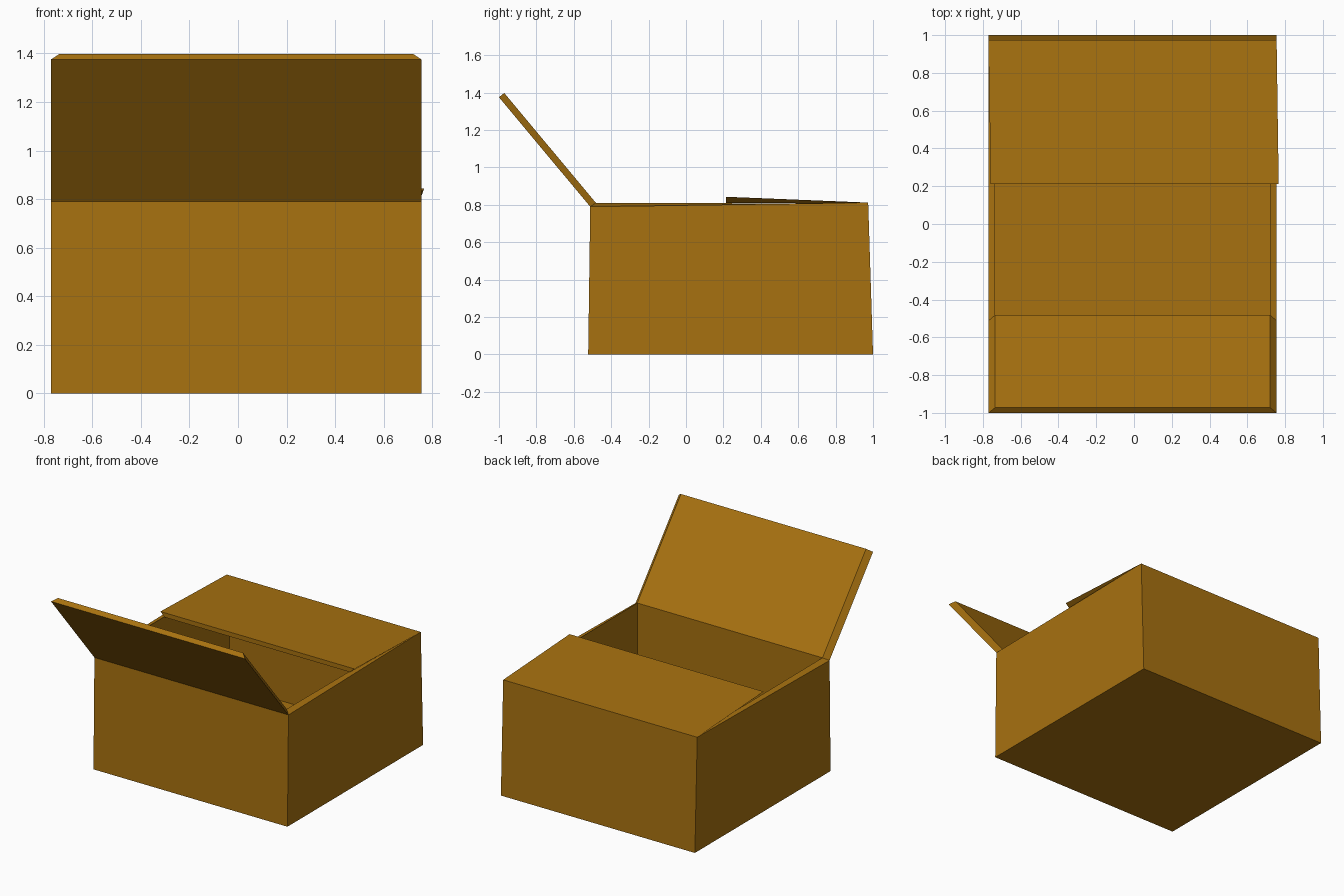
import bpy

if "Cube" in bpy.data.objects:
    bpy.data.objects.remove(bpy.data.objects["Cube"])

card = bpy.data.materials.new("cardboard brown")
card.diffuse_color = (0.39, 0.166, 0.005, 1)
card.use_nodes = True
card.node_tree.nodes["Principled BSDF"].inputs["Base Color"].default_value = card.diffuse_color

XL, XR, T = -0.77, 0.755, 0.035

# side profile stations (y, z, x shift) for the outer skin and the inner skin
outer = [(-1.0, 1.375, 0), (-0.512, 0.79, 0), (-0.523, 0, 0),
         (1.0, 0, 0), (0.974, 0.812, 0), (0.213, 0.843, 0.011)]
inner = [(-0.972, 1.398, 0), (-0.482, 0.811, 0), (-0.488, T, 0),
         (0.964, T, 0), (0.942, 0.806, 0), (0.213, 0.811, 0.011)]

verts = []
for stations, inset in ((outer, 0), (inner, T)):
    for y, z, s in stations:
        verts += [(XL + inset + s, y, z), (XR - inset + s, y, z)]

n = len(outer)
L = lambda i: 2 * i
R = lambda i: 2 * i + 1
faces = []

# front flap, front wall, floor, back wall, back flap on both skins
for i in range(n - 1):
    faces.append((L(i), L(i + 1), R(i + 1), R(i)))
    faces.append((L(n + i), R(n + i), R(n + i + 1), L(n + i + 1)))

# side walls on both skins
for f in (L, R):
    faces.append(tuple(f(i) for i in (1, 2, 3, 4)))
    faces.append(tuple(f(n + i) for i in (4, 3, 2, 1)))
    # rims: flap edges and side wall top
    for a, b in ((0, 1), (1, 4), (4, 5)):
        faces.append((f(a), f(b), f(n + b), f(n + a)))

# flap tip rims
for i in (0, n - 1):
    faces.append((L(i), R(i), R(n + i), L(n + i)))

me = bpy.data.meshes.new("open_box")
me.from_pydata(verts, [], faces)
me.materials.append(card)
box = bpy.data.objects.new("open_box", me)
bpy.context.collection.objects.link(box)

# consistent outward normals
import bmesh
bm = bmesh.new()
bm.from_mesh(me)
bmesh.ops.recalc_face_normals(bm, faces=bm.faces)
bm.to_mesh(me)
bm.free()
